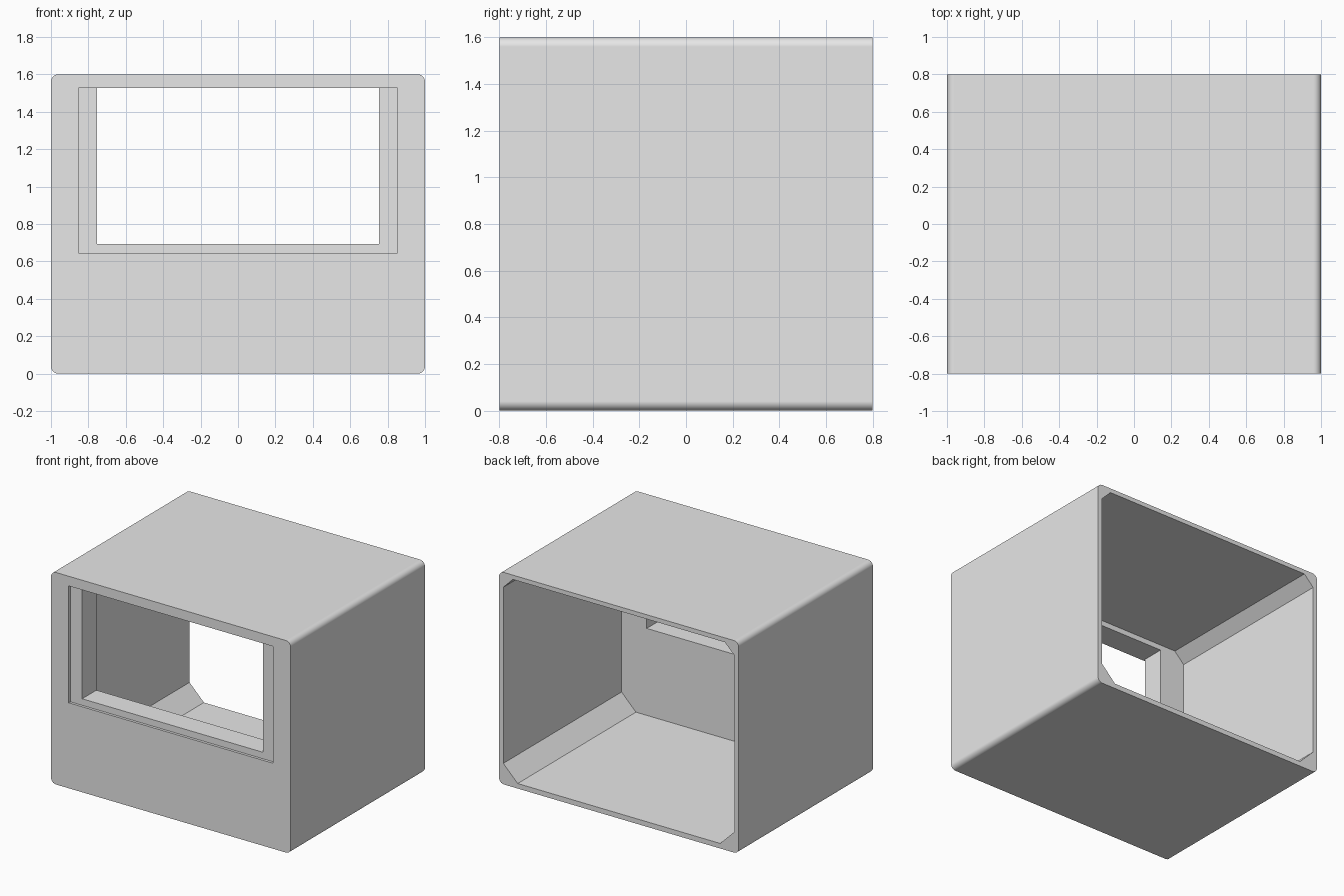
import bpy
import bmesh
from math import sin, cos, pi

# Remove the default cube
cube = bpy.data.objects.get("Cube")
if cube:
    bpy.data.objects.remove(cube, do_unlink=True)

# Plain grey material
grey = bpy.data.materials.new("plain_grey")
grey.use_nodes = True
GREY = (0.8, 0.8, 0.8, 1)
grey.diffuse_color = GREY
grey.node_tree.nodes["Principled BSDF"].inputs["Base Color"].default_value = GREY


def profile(half_width, low, high, low_cut=0, high_cut=0, segments=1):
    """Rectangle in x and z with rounded (many segments) or chamfered (one) corners."""
    corners = [(1, high, high_cut, 0), (-1, high, high_cut, 1),
               (-1, low, low_cut, 2), (1, low, low_cut, 3)]
    points = []
    for side, z, cut, quarter in corners:
        x = side * (half_width - cut)
        zc = z - cut if z == high else z + cut
        steps = segments if cut else 0
        for i in range(steps + 1):
            a = (quarter + i / max(steps, 1)) * pi / 2
            points.append((x + cut * cos(a), zc + cut * sin(a)))
    return points


def prism(name, points, front, back):
    """Extrude a profile along y."""
    bm = bmesh.new()
    face = bm.faces.new([bm.verts.new((x, front, z)) for x, z in points])
    extruded = bmesh.ops.extrude_face_region(bm, geom=[face])["geom"]
    for v in extruded:
        if isinstance(v, bmesh.types.BMVert):
            v.co.y = back
    bmesh.ops.recalc_face_normals(bm, faces=bm.faces)
    mesh = bpy.data.meshes.new(name)
    bm.to_mesh(mesh)
    bm.free()
    mesh.materials.append(grey)
    obj = bpy.data.objects.new(name, mesh)
    bpy.context.collection.objects.link(obj)
    return obj


# Rounded outer body
housing = prism("housing", profile(1, 0, 1.6, 0.04, 0.04, 8), -0.8, 0.8)

# Cavity open at the back, window through the front wall, shallow front recess
cutters = [
    prism("cavity_cutter", profile(0.965, 0.038, 1.567, 0.12, 0.08), -0.61, 1),
    prism("window_cutter", profile(0.755, 0.694, 1.527), -1, -0.5),
    prism("recess_cutter", profile(0.853, 0.645, 1.527), -1, -0.78),
]

bpy.ops.object.select_all(action="DESELECT")
bpy.context.view_layer.objects.active = housing
housing.select_set(True)
for cutter in cutters:
    cutter.hide_render = True
    cut = housing.modifiers.new(cutter.name, "BOOLEAN")
    cut.operation = "DIFFERENCE"
    cut.solver = "EXACT"
    cut.object = cutter
    bpy.ops.object.modifier_apply(modifier=cut.name)
    bpy.data.objects.remove(cutter, do_unlink=True)

# Smooth the rounded edges while the flat walls stay flat
bpy.ops.object.shade_smooth_by_angle(angle=pi / 6)
flat = housing.modifiers.new("flat_walls", "WEIGHTED_NORMAL")
flat.keep_sharp = True
